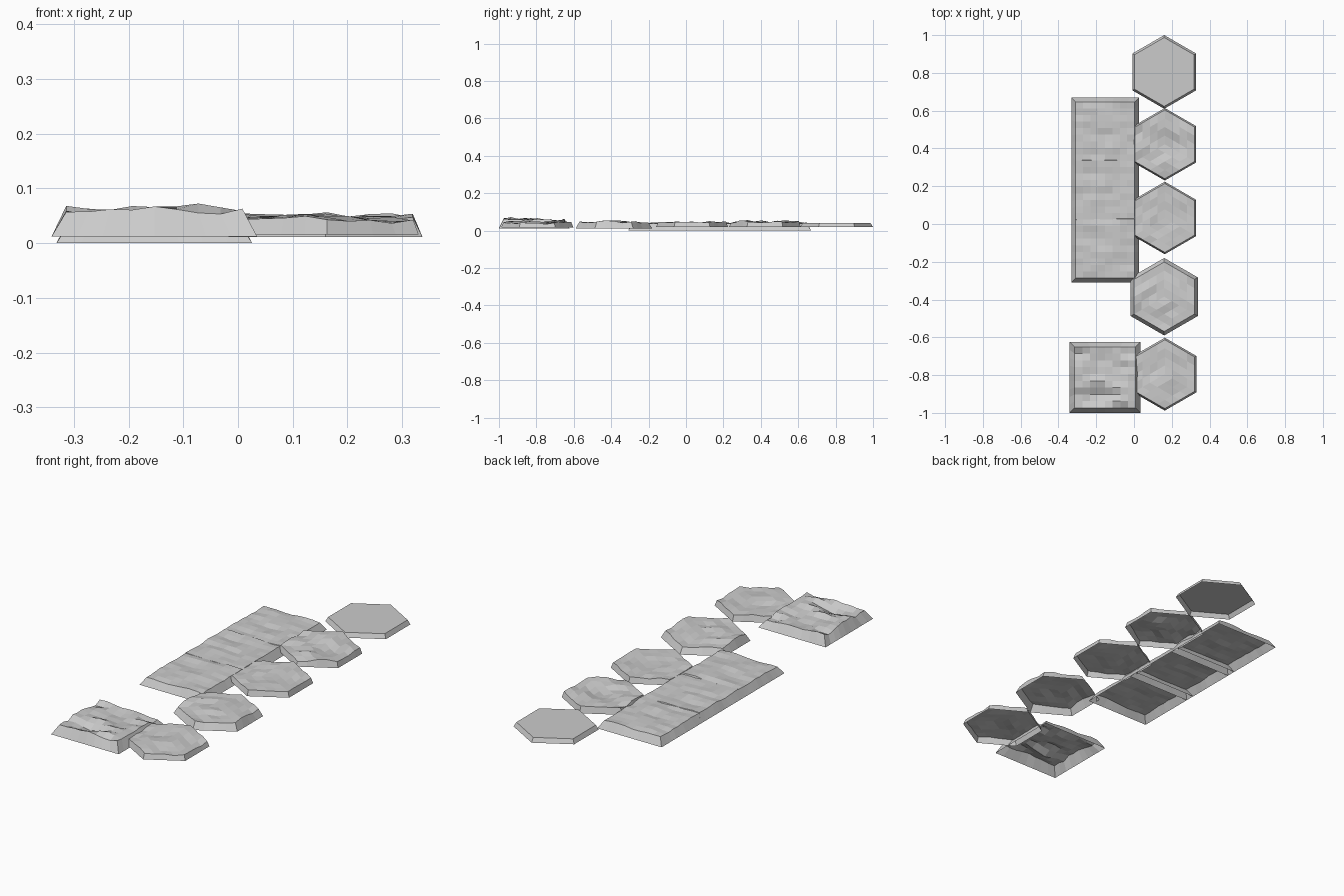
import bpy, bmesh, math
from mathutils import Vector, noise

if "Cube" in bpy.data.objects:
    bpy.data.objects.remove(bpy.data.objects["Cube"])

stone = bpy.data.materials.new("pale_grey_stone")
stone.diffuse_color = (0.6, 0.6, 0.6, 1)
stone.use_nodes = True
stone.node_tree.nodes["Principled BSDF"].inputs["Base Color"].default_value = stone.diffuse_color


def finish(bm, name, centre, seed, z_top, z_base, amp, flare, stretch):
    """Roughen the flat top, then drop a flared skirt from its rim (open below)."""
    rim = [e for e in bm.edges if e.is_boundary]
    for v in bm.verts:
        p = Vector((v.co.x * stretch[0], v.co.y * stretch[1], seed * 7.3))
        v.co.z = z_top + amp * (noise.noise(p) + 0.5 * noise.noise(p * 2.1) + 0.15)
    skirt = bmesh.ops.extrude_edge_only(bm, edges=rim)["geom"]
    for v in (g for g in skirt if isinstance(g, bmesh.types.BMVert)):
        v.co = Vector((v.co.x * flare, v.co.y * flare, z_base))
    bmesh.ops.recalc_face_normals(bm, faces=bm.faces)
    # the highest face must look upward
    top = max(bm.faces, key=lambda f: abs(f.normal.z))
    if top.normal.z < 0:
        bmesh.ops.reverse_faces(bm, faces=bm.faces)
    me = bpy.data.meshes.new(name)
    bm.to_mesh(me)
    bm.free()
    me.materials.append(stone)
    ob = bpy.data.objects.new(name, me)
    ob.location = (centre[0], centre[1], 0)
    bpy.context.collection.objects.link(ob)


def square_tile(name, centre, half, outer, z_top, z_base, amp, seed):
    bm = bmesh.new()
    bmesh.ops.create_grid(bm, x_segments=8, y_segments=9, size=half)
    finish(bm, name, centre, seed, z_top, z_base, amp, outer / half, (8, 17))


def hex_tile(name, centre, radius, outer, z_top, z_base, amp, seed):
    bm = bmesh.new()
    ring = [bm.verts.new((radius * math.sin(k * math.pi / 3),
                          radius * math.cos(k * math.pi / 3), 0)) for k in range(6)]
    if amp:
        # three rhombi, subdivided into a quad grid
        mid = bm.verts.new((0, 0, 0))
        for k in (0, 2, 4):
            bm.faces.new((mid, ring[(k + 2) % 6], ring[k + 1], ring[k]))
        bmesh.ops.subdivide_edges(bm, edges=bm.edges[:], cuts=3, use_grid_fill=True)
        # keep the outer rim nearly level by fading is unnecessary: amplitude is low
    else:
        bm.faces.new(ring[::-1])
    finish(bm, name, centre, seed, z_top, z_base, amp, outer / radius, (9, 15))


# column of hexagonal paving tiles, the last one smooth
hex_tile("smooth_hex_tile", (0.16, 0.805), 0.182, 0.195, 0.04, 0.018, 0, 1)
hex_tile("hex_tile_a", (0.163, 0.422), 0.182, 0.192, 0.042, 0.018, 0.014, 2)
hex_tile("hex_tile_b", (0.163, 0.032), 0.182, 0.192, 0.042, 0.018, 0.010, 3)
hex_tile("hex_tile_c", (0.16, -0.385), 0.184, 0.205, 0.043, 0.011, 0.014, 4)
hex_tile("hex_tile_d", (0.163, -0.795), 0.182, 0.193, 0.042, 0.016, 0.012, 5)

# long strip of three joined square tiles
for i in range(3):
    square_tile(f"strip_tile_{i + 1}", (-0.153, 0.49 - 0.31 * i), 0.156, 0.179,
                0.037, 0.0, 0.009, 6 + i)

# rough single square tile
square_tile("rough_square_tile", (-0.153, -0.812), 0.161, 0.188, 0.052, 0.012, 0.022, 11)
